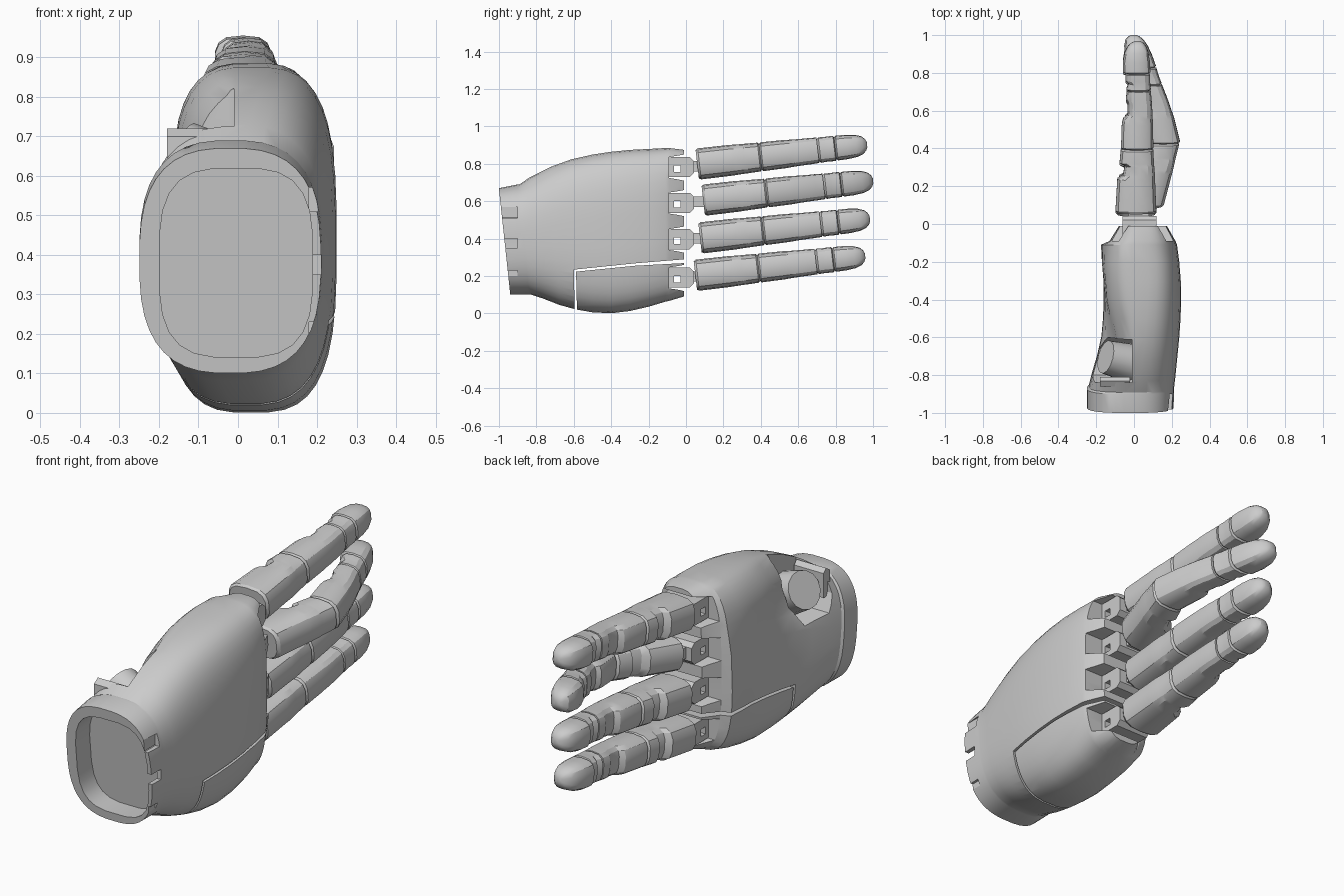
import bpy, bmesh, math
from mathutils import Vector

if "Cube" in bpy.data.objects:
    bpy.data.objects.remove(bpy.data.objects["Cube"])


def finish(name, bm, smooth=None):
    bmesh.ops.recalc_face_normals(bm, faces=bm.faces)
    me = bpy.data.meshes.new(name)
    bm.to_mesh(me)
    bm.free()
    ob = bpy.data.objects.new(name, me)
    bpy.context.collection.objects.link(ob)
    if smooth:
        shade(ob, smooth)
    return ob


def activate(ob):
    bpy.ops.object.select_all(action='DESELECT')
    bpy.context.view_layer.objects.active = ob
    ob.select_set(True)


def shade(ob, deg):
    activate(ob)
    bpy.ops.object.shade_smooth_by_angle(angle=math.radians(deg))


def ring(y, x0, x1, z0, z1, n, count, shear=0.0):
    """Superellipse section across y, optionally leaning in y."""
    pts, e = [], 2 / n
    for i in range(count):
        a = 2 * math.pi * (i + 0.5) / count
        c, s = math.cos(a), math.sin(a)
        x = (x0 + x1) / 2 + (x1 - x0) / 2 * math.copysign(abs(c) ** e, c)
        dz = (z1 - z0) / 2 * math.copysign(abs(s) ** e, s)
        z = (z0 + z1) / 2 + dz
        pts.append(Vector((x, y - shear * dz, z)))
    return pts


def loft(name, rings, smooth=None):
    bm = bmesh.new()
    vs = [[bm.verts.new(p) for p in r] for r in rings]
    n = len(vs[0])
    for a, b in zip(vs, vs[1:]):
        for i in range(n):
            j = (i + 1) % n
            bm.faces.new((a[i], a[j], b[j], b[i]))
    bm.faces.new(vs[0])
    bm.faces.new(vs[-1])
    return finish(name, bm, smooth)


def prism(name, yz, x0, x1):
    return loft(name, [[Vector((x, y, z)) for y, z in yz] for x in (x0, x1)])


def rect(y0, y1, z0, z1):
    return [(y0, z0), (y1, z0), (y1, z1), (y0, z1)]


def cut(ob, cutter):
    cutter.hide_render = True
    m = ob.modifiers.new("cut", 'BOOLEAN')
    m.operation, m.solver, m.object = 'DIFFERENCE', 'EXACT', cutter
    activate(ob)
    bpy.ops.object.modifier_apply(modifier=m.name)
    bpy.data.objects.remove(cutter)


# palm shell: y, palm x, back x, bottom z, top z, lean, palm hollow, web pull, squareness
stations = [
    (-.97, -.25, .21, .10, .67, .107, 0, 0, 2.7), (-.87, -.25, .213, .10, .69, .107, 0, 0, 2.7),
    (-.86, -.24, .213, .10, .69, .107, 0, 0, 2.7), (-.80, -.235, .22, .08, .73, .10, .01, 0, 2.7),
    (-.70, -.215, .23, .045, .785, .06, .02, .04, 2.8), (-.60, -.20, .24, .02, .825, .03, .03, .07, 2.9),
    (-.50, -.19, .247, .005, .85, 0, .03, .04, 3), (-.40, -.185, .25, .0, .865, 0, .03, .02, 3.1),
    (-.30, -.18, .248, .012, .875, 0, .02, .01, 3.2), (-.20, -.18, .24, .035, .88, 0, .01, .01, 3.3),
    (-.11, -.175, .228, .062, .885, 0, 0, .02, 3.3), (-.09, -.13, .22, .066, .885, 0, 0, 0, 3.3),
    (-.01, -.08, .175, .09, .875, 0, 0, 0, 3.3)]
rings = []
for y, x0, x1, z0, z1, lean, dent, web, sq in stations:
    r = ring(y, x0, x1, z0, z1, sq, 40, lean)
    for p in r:
        if p.x < 0:
            k = (p.z - .42) / .3
            p.x += dent * max(0, 1 - k * k)
            p.x += web * min(1, max(0, (p.z - .52) / .16)) * min(1, -p.x / .1)
    rings.append(r)
palm = loft("palm_shell", rings)

# wrist cup and rim slots
cut(palm, loft("wrist_cutter", [ring(y, -.20, .19, .14, .62, 3.2, 24, .107) for y in (-1.1, -.86)]))
for z0, z1 in ((.51, .57), (.35, .40), (.19, .23)):
    cut(palm, prism("slot_cutter", rect(-1.05, -.90, z0, z1), .18, .3))

# seams around the heel piece
cut(palm, prism("seam_cutter", [(-.60, .222), (-.27, .255), (.1, .275), (.1, .298), (-.27, .268), (-.60, .234)], -.4, .4))
cut(palm, prism("seam_cutter", [(-.592, -.1), (-.580, -.1), (-.588, .23), (-.60, .23)], -.4, .4))

# thumb socket
cut(palm, prism("socket_cutter", [(-.84, .60), (-.80, .52), (-.66, .50), (-.60, .60), (-.62, .95), (-.84, .95)], -.4, -.01))

# finger recesses along the knuckle edge
joints = (.78, .59, .395, .19)
for z in joints:
    cut(palm, prism("recess_cutter", [(-.09, z - .056), (-.04, z - .064), (.1, z - .095),
                                      (.1, z + .09), (-.04, z + .064), (-.09, z + .056)], -.4, .4))
shade(palm, 25)

# thumb joint inside the socket
bm = bmesh.new()
bmesh.ops.create_cone(bm, cap_ends=True, segments=14, radius1=.105, radius2=.09, depth=.15)
q = Vector((-1, .25, .5)).to_track_quat('Z', 'Y')
for v in bm.verts:
    v.co = q @ v.co + Vector((-.085, -.72, .62))
finish("thumb_joint", bm, 30)
prism("thumb_bracket", [(-.86, .58), (-.81, .58), (-.81, .70), (-.83, .72), (-.86, .70)], -.18, -.02)

# fingers: base y, base z, outward bow
fingers = {"index": (.06, .798, 0), "middle": (.092, .605, .145),
           "ring": (.075, .403, .015), "little": (.05, .203, 0)}
# segments: t, palm x, back x, half width
segments = {
    "base": [(0, -.088, .11, .076), (.012, -.10, .12, .083), (.18, -.09, .113, .082), (.20, -.06, .112, .081),
             (.25, -.05, .108, .079), (.265, -.078, .107, .079), (.33, -.072, .104, .077), (.338, -.062, .094, .07)],
    "middle": [(.338, -.06, .094, .069), (.346, -.07, .104, .077), (.47, -.066, .102, .075), (.50, -.058, .10, .073),
               (.52, -.036, .099, .072), (.58, -.034, .096, .070), (.60, -.044, .094, .070), (.645, -.04, .09, .068)],
    "knuckle": [(.645, -.03, .078, .06), (.655, -.042, .09, .068), (.685, -.03, .087, .066),
                (.70, -.045, .087, .067), (.733, -.045, .087, .067), (.738, -.03, .075, .058)],
    "tip": [(.738, -.042, .074, .058), (.746, -.06, .088, .066), (.80, -.06, .085, .065), (.85, -.05, .077, .059),
            (.883, -.033, .064, .047), (.90, -.012, .048, .031), (.908, .005, .034, .014)]}
SLOPE = .115


def bow(t, amount):
    if t < .36:
        return amount * (.25 + .75 * t / .36)
    return amount * (1 - (t - .36) / .48)


for (label, (y0, z0, amount)), jz in zip(fingers.items(), joints):
    for seg, rows in segments.items():
        rs = []
        for t, xa, xb, h in rows:
            zc, dx = z0 + SLOPE * t, bow(t, amount)
            rs.append(ring(y0 + t, xa + dx, xb + dx, zc - h, zc + h, 3.0, 14, SLOPE))
        loft(f"{label}_finger_{seg}", rs, 28)
    # hinge block with a through slot, and its pin
    block = prism(f"{label}_hinge", [(-.09, jz - .052), (.02, jz - .052), (.042, jz - .03), (.042, jz + .035),
                                     (.02, jz + .055), (-.09, jz + .055)], -.06, .12)
    cut(block, prism("hole_cutter", rect(-.065, -.03, jz - .025, jz + .01), -.3, .3))
    prism(f"{label}_pin", rect(.03, y0 + .02, jz - .02, jz + .035), -.03, .08)
